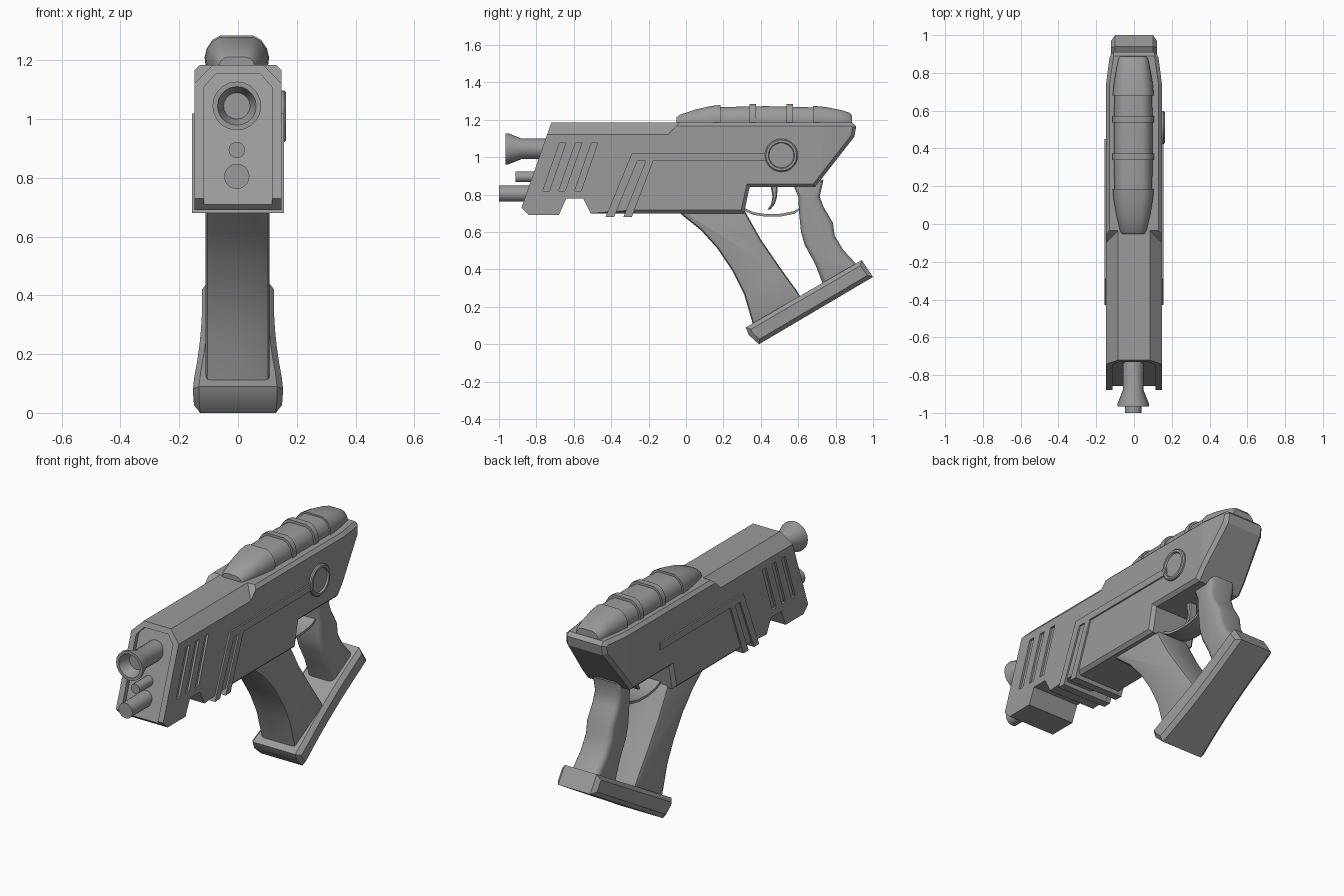
import bpy, bmesh, math
from mathutils import Vector

cube = bpy.data.objects.get("Cube")
if cube:
    bpy.data.objects.remove(cube, do_unlink=True)

grey = bpy.data.materials.new("mid_grey")
grey.use_nodes = True
grey.diffuse_color = (0.33, 0.33, 0.33, 1)
grey.node_tree.nodes["Principled BSDF"].inputs["Base Color"].default_value = (0.33, 0.33, 0.33, 1)


def finish(name, bm, smooth=True):
    bmesh.ops.recalc_face_normals(bm, faces=bm.faces[:])
    mesh = bpy.data.meshes.new(name)
    bm.to_mesh(mesh)
    bm.free()
    mesh.materials.append(grey)
    ob = bpy.data.objects.new(name, mesh)
    bpy.context.collection.objects.link(ob)
    if smooth:
        activate(ob)
        bpy.ops.object.shade_smooth_by_angle(angle=math.radians(32))
    return ob


def activate(ob):
    bpy.ops.object.select_all(action='DESELECT')
    ob.select_set(True)
    bpy.context.view_layer.objects.active = ob


def prism_mesh(outline, x0, x1):
    """Side outline in (y, z), extruded from x0 to x1."""
    bm = bmesh.new()
    face = bm.faces.new([bm.verts.new((x0, y, z)) for y, z in outline])
    ext = bmesh.ops.extrude_face_region(bm, geom=[face])
    for v in ext["geom"]:
        if isinstance(v, bmesh.types.BMVert):
            v.co.x = x1
    bmesh.ops.recalc_face_normals(bm, faces=bm.faces[:])
    return bm


def prism(name, outline, x0, x1, bevel=0, segments=1):
    bm = prism_mesh(outline, x0, x1)
    if bevel:
        edges = [e for e in bm.edges if abs(e.verts[0].co.x - e.verts[1].co.x) < 1e-4]
        bmesh.ops.bevel(bm, geom=edges, offset=bevel, segments=segments, profile=0.5, affect='EDGES')
    return finish(name, bm)


def cut_y(bm, y):
    geom = bm.verts[:] + bm.edges[:] + bm.faces[:]
    bmesh.ops.bisect_plane(bm, geom=geom, plane_co=(0, y, 0), plane_no=(0, 1, 0))


def hull(name, points):
    bm = bmesh.new()
    for p in points:
        bm.verts.new(p)
    bmesh.ops.convex_hull(bm, input=bm.verts[:])
    return finish(name, bm, False)


def loft(name, rings):
    """Skin closed rings of equal length and cap both ends."""
    bm = bmesh.new()
    rows = [[bm.verts.new(p) for p in ring] for ring in rings]
    for a, b in zip(rows, rows[1:]):
        for i in range(len(a)):
            j = (i + 1) % len(a)
            bm.faces.new((a[i], a[j], b[j], b[i]))
    bm.faces.new(rows[0])
    bm.faces.new(rows[-1])
    return finish(name, bm)


def lathe(name, profile, centre, axis, sides=24):
    """Profile of (distance along axis, radius) turned about x or y."""
    rings = []
    for d, r in profile:
        ring = []
        for i in range(sides):
            t = math.tau * i / sides
            c, s = r * math.cos(t), r * math.sin(t)
            ring.append(Vector(centre) + Vector((d, c, s) if axis == 'x' else (c, d, s)))
        rings.append(ring)
    return loft(name, rings)


def carve(target, cutters):
    activate(target)
    for c in cutters:
        mod = target.modifiers.new("carve", 'BOOLEAN')
        mod.operation, mod.solver, mod.object = 'DIFFERENCE', 'EXACT', c
        bpy.ops.object.modifier_apply(modifier=mod.name)
        bpy.data.objects.remove(c, do_unlink=True)


# Main body with tapered tail and chamfered rear edges
W = 0.148
bm = prism_mesh([(-.72, 1.185), (-.88, .73), (-.84, .69), (-.68, .69), (-.64, .78), (-.55, .78),
                 (-.51, .7), (-.28, .7), (.31, .7), (.34, .84), (.69, .84), (.9, 1.11),
                 (.91, 1.165), (.89, 1.185)], -W, W)
cut_y(bm, -.06)
cut_y(bm, .74)
for v in bm.verts:
    if v.co.y > .8:
        v.co.x *= .85
rim = [e for e in bm.edges if e.verts[0].co.x * e.verts[1].co.x > 0
       and min(v.co.y for v in e.verts) > -.29 and e.calc_face_angle(0) > 1]
bmesh.ops.bevel(bm, geom=rim, offset=.018, segments=1, affect='EDGES')
body = finish("body", bm, False)

# Cutters: top chamfers, recessed nose, slanted side vents
cutters = []
for s in (-1, 1):
    section = [(.07, 1.2, -.02), (.17, 1.2, -.02), (.17, 1.1, -.12)]
    cutters.append(hull("chamfer_cutter", [(s * x, y, z) for x, z, end in section for y in (-1, end)]))
nose = [(s * x, z) for s in (-1, 1) for x, z in ((.115, .6), (.115, 1.11), (.075, 1.155))]
cutters.append(hull("nose_cutter", [(x, -.72 - (1.185 - z) * .344 + d, z) for x, z in nose for d in (-.1, .025)]))
for s in (-1, 1):
    for i in range(3):
        y = -.765 + i * .085
        slot = [(y, .82), (y + .034, .82), (y + .124, 1.08), (y + .09, 1.08)]
        cutters.append(prism("vent_cutter", slot, s * (W - .012), s * (W + .05)))
carve(body, cutters)

# Raised side trim that wraps under the body
for side, s in (("left", 1), ("right", -1)):
    x0, x1 = s * .13, s * .157
    prism("long_trim_" + side, [(-.43, .68), (-.385, .68), (-.26, .98), (.45, .98),
                                (.45, 1.02), (-.29, 1.02)], x0, x1)
    prism("short_trim_" + side, [(-.335, .68), (-.29, .68), (-.175, .98), (-.215, .98)], x0, x1)
for name, y in (("front_under_trim", -.43), ("rear_under_trim", -.335)):
    prism(name, [(y, .68), (y + .045, .68), (y + .055, .71), (y + .012, .71)], -.157, .157)

# Round side dial
lathe("side_dial", [(.13, .088), (.157, .088), (.163, .082), (.163, .07), (.153, .066), (.153, .03)],
      (0, .51, 1.01), 'x', 32)

# Barrel with flared open muzzle, and two lower rods
lathe("barrel", [(-.68, .055), (-.88, .055), (-.95, .083), (-.965, .083), (-.965, .066), (-.9, .045), (-.9, .02)],
      (-.004, 0, 1.045), 'y', 20)
lathe("thin_rod", [(-.7, .028), (-.912, .028)], (-.004, 0, .895), 'y', 16)
lathe("thick_rod", [(-.7, .043), (-1, .043)], (-.004, 0, .805), 'y', 20)


# Domed top canister: end caps, core and bands
def dome(y, w, top):
    base = 1.17
    shape = [(-.95, 0), (-1, .35), (-.93, .62), (-.75, .87), (-.5, 1),
             (.5, 1), (.75, .87), (.93, .62), (1, .35), (.95, 0)]
    return [(x * w - .004, y, base + z * (top - base)) for x, z in shape]


loft("canister_front", [dome(*r) for r in ((-.052, .06, 1.212), (-.035, .07, 1.226), (.05, .09, 1.255),
                                           (.13, .104, 1.273), (.185, .109, 1.28))])
loft("canister_core", [dome(*r) for r in ((.17, .1, 1.268), (.43, .102, 1.273), (.7, .1, 1.266))])
loft("canister_rear", [dome(*r) for r in ((.68, .109, 1.275), (.75, .102, 1.268), (.83, .088, 1.252),
                                          (.875, .078, 1.238), (.888, .068, 1.222))])
for name, y in (("front_band", .34), ("rear_band", .538)):
    loft(name, [dome(y, .11, 1.285), dome(y + .034, .11, 1.285)])

# Grips
prism("front_grip", [(-.05, .72), (-.02, .69), (.08, .61), (.17, .51), (.25, .39), (.31, .27), (.36, .1),
                     (.62, .24), (.59, .29), (.51, .4), (.4, .56), (.31, .72)], -.11, .108, .02, 2)
prism("rear_grip", [(.57, .86), (.6, .79), (.605, .7), (.615, .6), (.635, .53), (.69, .43), (.74, .3),
                    (.94, .4), (.9, .44), (.84, .505), (.795, .58), (.785, .65), (.735, .735),
                    (.715, .79), (.735, .88)], -.083, .083, .03, 3)

# Base plate, flaring towards the front
bm = prism_mesh([(.32, .09), (.335, .05), (.39, 0), (1, .36), (.94, .45)], -1, 1)
for i in range(1, 7):
    cut_y(bm, .32 + i * .09)
for v in bm.verts:
    t = max(0, min(1, (v.co.y - .36) / .5))
    v.co.x *= .122 + .033 * (1 - t) ** 2
edges = [e for e in bm.edges if e.verts[0].co.x * e.verts[1].co.x > 0 and e.calc_face_angle(0) > 1]
bmesh.ops.bevel(bm, geom=edges, offset=.022, segments=1, affect='EDGES')
finish("base_plate", bm)

# Trigger and its guard
prism("trigger", [(.45, .86), (.462, .79), (.455, .75), (.435, .72), (.45, .72), (.475, .75),
                  (.487, .79), (.49, .86)], -.025, .025, .006)
arc = [(.31, .715), (.36, .692), (.43, .682), (.51, .684), (.58, .698), (.625, .73)]
prism("trigger_guard", arc + [(y, z + .014) for y, z in reversed(arc)], -.06, .06)
